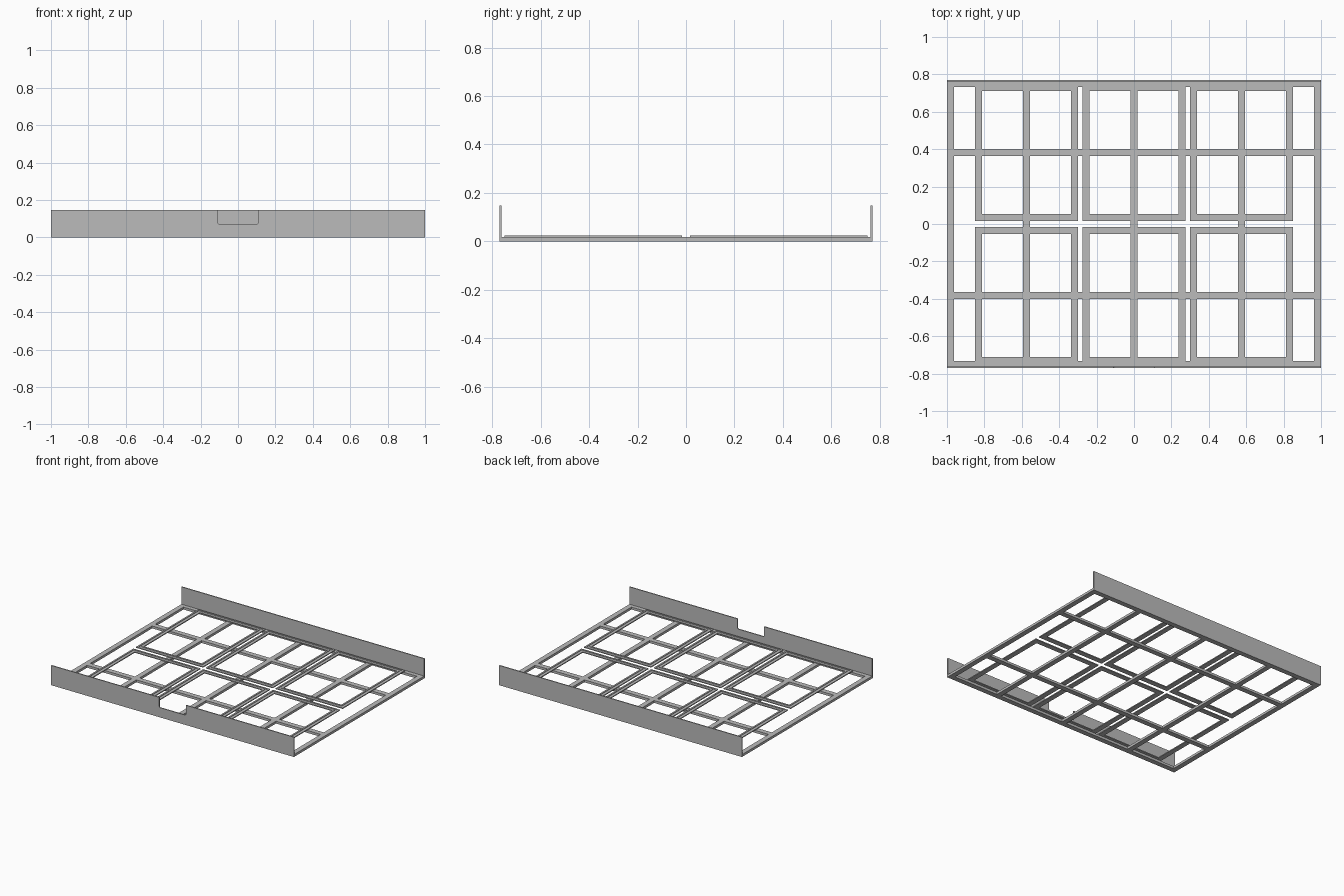
import bpy
import bmesh
import math

cube = bpy.data.objects.get("Cube")
if cube:
    bpy.data.objects.remove(cube, do_unlink=True)

grey = bpy.data.materials.new("satin grey")
grey.use_nodes = True
colour = (0.5, 0.5, 0.5, 1)
grey.diffuse_color = colour
grey.node_tree.nodes["Principled BSDF"].inputs["Base Color"].default_value = colour

HALF_X, HALF_Y = 1.0, 0.77
RAIL = 0.038
BASE_TOP = 0.018
PANEL_TOP = 0.025
WALL_TOP = 0.147
WALL_THICK = 0.008


def finish(name, bm):
    bmesh.ops.recalc_face_normals(bm, faces=bm.faces)
    mesh = bpy.data.meshes.new(name)
    bm.to_mesh(mesh)
    bm.free()
    mesh.materials.append(grey)
    obj = bpy.data.objects.new(name, mesh)
    bpy.context.collection.objects.link(obj)
    return obj


def extrude(bm, faces, offset):
    new = bmesh.ops.extrude_face_region(bm, geom=faces)["geom"]
    bmesh.ops.translate(bm, vec=offset,
                        verts=[v for v in new if isinstance(v, bmesh.types.BMVert)])


def lattice(name, xs, ys, z0, z1):
    """Solid bars between even/odd pairs of coordinates, open cells between them."""
    bm = bmesh.new()
    grid = [[bm.verts.new((x, y, z0)) for y in ys] for x in xs]
    faces = []
    for i in range(len(xs) - 1):
        for j in range(len(ys) - 1):
            if i % 2 == 0 or j % 2 == 0:
                faces.append(bm.faces.new((grid[i][j], grid[i + 1][j],
                                           grid[i + 1][j + 1], grid[i][j + 1])))
    extrude(bm, faces, (0, 0, z1 - z0))
    bmesh.ops.delete(bm, geom=[v for v in bm.verts if not v.link_faces], context="VERTS")
    return finish(name, bm)


def bars(half, centres):
    edges = [-half, -half + RAIL]
    for c in centres:
        edges += [c - RAIL / 2, c + RAIL / 2]
    return edges + [half - RAIL, half]


def ring(name, cx, cy, hx, hy, width, z0, z1):
    xs = [cx - hx, cx - hx + width, cx + hx - width, cx + hx]
    ys = [cy - hy, cy - hy + width, cy + hy - width, cy + hy]
    return lattice(name, xs, ys, z0, z1)


# Base frame with its crossing bars
COLS = (-0.575, 0, 0.575)
ROWS = (-0.383, 0.383)
lattice("base_frame", bars(HALF_X, COLS), bars(HALF_Y, ROWS), 0, BASE_TOP)

# Six channel frames: a flat web with an outer and an inner lip
PX, PY = 0.276, 0.367
LIP = 0.012
for r, row in zip(("front", "back"), ROWS):
    for c, col in zip(("right", "middle", "left"), COLS):
        name = r + "_" + c + "_panel_"
        ring(name + "web", col, row, PX, PY, RAIL, BASE_TOP, BASE_TOP + 0.003)
        ring(name + "outer_lip", col, row, PX, PY, LIP, BASE_TOP + 0.003, PANEL_TOP)
        inset = RAIL - LIP
        ring(name + "inner_lip", col, row, PX - inset, PY - inset, LIP,
             BASE_TOP + 0.003, PANEL_TOP)


def wall(name, outline, y):
    bm = bmesh.new()
    face = bm.faces.new([bm.verts.new((x, y, z)) for x, z in outline])
    extrude(bm, [face], (0, WALL_THICK, 0))
    return finish(name, bm)


# Upright walls, the front one with a round-cornered notch
corners = [(-HALF_X, 0), (HALF_X, 0), (HALF_X, WALL_TOP), (-HALF_X, WALL_TOP)]
wall("back_wall", corners, HALF_Y - WALL_THICK)

NOTCH, NOTCH_Z, R = 0.11, 0.072, 0.01
arc = [(NOTCH - R + R * math.cos(a), NOTCH_Z + R - R * math.sin(a))
       for a in (math.pi / 2 * k / 4 for k in range(5))]
notch = [(NOTCH, WALL_TOP)] + arc
notch += [(-x, z) for x, z in reversed(notch)]
wall("front_wall", corners[:3] + notch + corners[3:], -HALF_Y)
